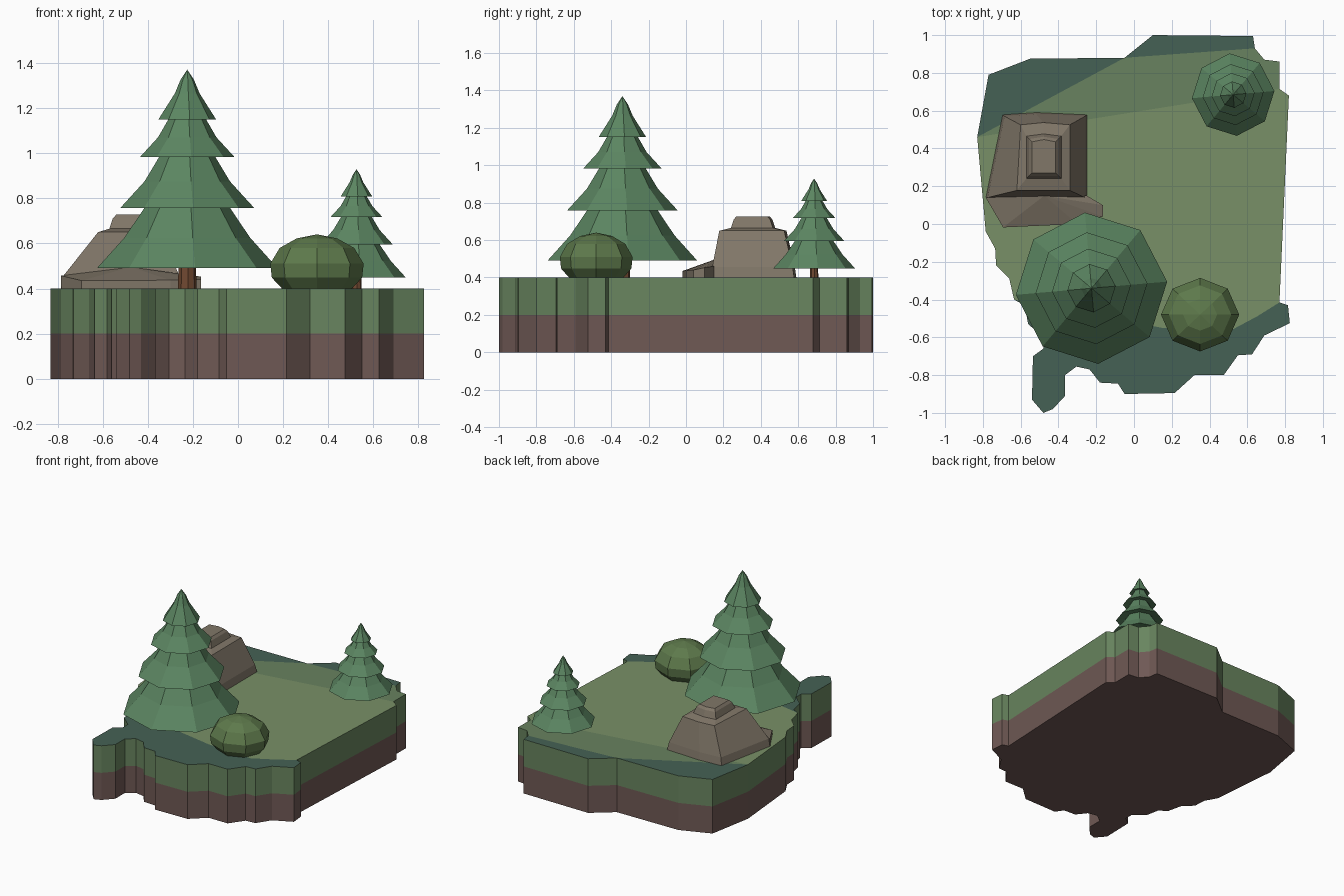
import bpy, bmesh
from math import cos, sin, pi, radians

if "Cube" in bpy.data.objects:
    bpy.data.objects.remove(bpy.data.objects["Cube"])


def material(name, rgb):
    m = bpy.data.materials.new(name)
    m.diffuse_color = (*rgb, 1)
    m.use_nodes = True
    m.node_tree.nodes["Principled BSDF"].inputs["Base Color"].default_value = m.diffuse_color
    return m


GRASS = material("grass", (.19, .28, .135))
MEADOW = material("meadow", (.14, .225, .115))
MOSS = material("moss", (.06, .12, .09))
TURF = material("turf", (.14, .235, .115))
SOIL = material("soil", (.16, .10, .09))
NEEDLES = material("needles", (.105, .235, .12))
BARK = material("bark", (.16, .065, .03))
LEAVES = material("leaves", (.11, .19, .07))
STONE = material("stone", (.22, .185, .14))


def finish(name, bm, mats, recalc=True):
    if recalc:
        bmesh.ops.recalc_face_normals(bm, faces=bm.faces)
    me = bpy.data.meshes.new(name)
    bm.to_mesh(me)
    bm.free()
    for m in mats:
        me.materials.append(m)
    ob = bpy.data.objects.new(name, me)
    bpy.context.collection.objects.link(ob)
    return ob


def loft(name, rings, mat):
    """Skin equal-sized rings; one-point rings close as a fan, others as a cap."""
    bm = bmesh.new()
    vs = [[bm.verts.new(p) for p in r] for r in rings]
    for a, b in zip(vs, vs[1:]):
        n = max(len(a), len(b))
        for i in range(n):
            j = (i + 1) % n
            if len(b) == 1:
                bm.faces.new((a[i], a[j], b[0]))
            elif len(a) == 1:
                bm.faces.new((a[0], b[j], b[i]))
            else:
                bm.faces.new((a[i], a[j], b[j], b[i]))
    for r in (vs[0], vs[-1]):
        if len(r) > 2:
            bm.faces.new(r)
    return finish(name, bm, [mat])


def ring(cx, cy, r, z, n=8, turn=0.0, sy=1.0):
    if r == 0:
        return [(cx, cy, z)]
    return [(cx + r * cos(2 * pi * i / n + turn),
             cy + r * sy * sin(2 * pi * i / n + turn), z) for i in range(n)]


# Island: one irregular outline, soil below and turf above
outline = [(-.83, .46), (-.785, -.04), (-.735, -.13), (-.73, -.22), (-.66, -.29),
           (-.635, -.40), (-.58, -.43), (-.56, -.53), (-.48, -.60), (-.48, -.66),
           (-.535, -.70), (-.54, -.93), (-.48, -1.0), (-.43, -.98), (-.365, -.91),
           (-.365, -.80), (-.305, -.755), (-.235, -.77), (-.18, -.84), (-.085, -.845),
           (-.05, -.90), (.215, -.895), (.32, -.80), (.475, -.80), (.55, -.695),
           (.625, -.69), (.69, -.59), (.825, -.525), (.815, -.43), (.77, -.415),
           (.82, .68), (.77, .715), (.77, .86), (.69, .87), (.64, .93),
           (.63, .995), (.10, 1.0), (-.05, .88), (-.55, .875), (-.77, .79)]
bm = bmesh.new()
layers = [[bm.verts.new((x, y, z)) for x, y in outline] for z in (0, .2, .4)]
n = len(outline)
for k, mat in ((0, 4), (1, 3)):
    for i in range(n):
        j = (i + 1) % n
        f = bm.faces.new((layers[k][i], layers[k][j], layers[k + 1][j], layers[k + 1][i]))
        f.material_index = mat
bm.faces.new(layers[0][::-1]).material_index = 4
# Ground colour patches dividing the flat top
top = layers[2]
inner = [bm.verts.new((x, y, .4)) for x, y in ((.15, -.55), (.5, -.57), (.65, -.49))]
for verts, mat in ((top[:6] + inner + top[29:32], 0),
                   ([top[0]] + top[31:35] + [top[37]], 1),
                   ([top[0]] + top[37:], 2),
                   (top[34:38], 2),
                   (top[5:30] + inner[::-1], 2)):
    bm.faces.new(verts).material_index = mat
finish("island", bm, [GRASS, MEADOW, MOSS, TURF, SOIL], recalc=False)


# Pine trees: octagonal tiers (radius, height above ground) and a trunk
TIERS = [(.0, .16), (.402, .09), (.28, .225), (.175, .38),
         (.297, .358), (.19, .475), (.115, .60),
         (.21, .583), (.13, .67), (.075, .765),
         (.128, .75), (.055, .865), (.03, .925), (.0, .97)]


def pine(name, x, y, s):
    turn = radians(5)
    loft(name + "_foliage", [ring(x, y, r * s, .4 + h * s, 8, turn) for r, h in TIERS], NEEDLES)
    loft(name + "_trunk", [ring(x, y, .042 * s, .4, 8, turn),
                           ring(x, y, .036 * s, .4 + .17 * s, 8, turn)], BARK)


pine("large_pine", -.225, -.34, 1.0)
pine("small_pine", .525, .685, .545)

# Bush: squashed octagonal dome tucked in at the base
loft("bush", [ring(.35, -.48, r, z, 8, 0, .94) for r, z in
              ((.155, .40), (.2, .448), (.207, .51), (.165, .58), (.09, .622), (0, .64))], LEAVES)


# Boulder: five-sided rings stepping in to a flat crown
def stone_ring(x0, x1, y0, y1, z, skew):
    return [(x0, y0, z), (x1, y0, z), (x1, y1, z),
            ((x0 + x1) / 2, y1 + .012, z), (x0 + skew, y1, z)]


loft("boulder", [stone_ring(-.785, -.25, .135, .578, .40, .09),
                 stone_ring(-.775, -.26, .14, .57, .455, .09),
                 stone_ring(-.62, -.34, .178, .525, .65, .02),
                 stone_ring(-.57, -.385, .24, .465, .665, 0),
                 stone_ring(-.555, -.40, .255, .45, .71, 0),
                 stone_ring(-.54, -.415, .27, .435, .727, 0)], STONE)

# Low slab leaning against the front of the boulder
bm = bmesh.new()
for x, y, z in ((-.785, .14, .457), (-.693, -.018, .435), (-.47, .0, .437), (-.30, .0, .437),
                (-.165, .04, .44), (-.165, .10, .453), (-.25, .15, .46), (-.475, .15, .495)):
    bm.verts.new((x, y, .4))
    bm.verts.new((x, y, z))
bmesh.ops.convex_hull(bm, input=bm.verts)
finish("rock_slab", bm, [STONE])
